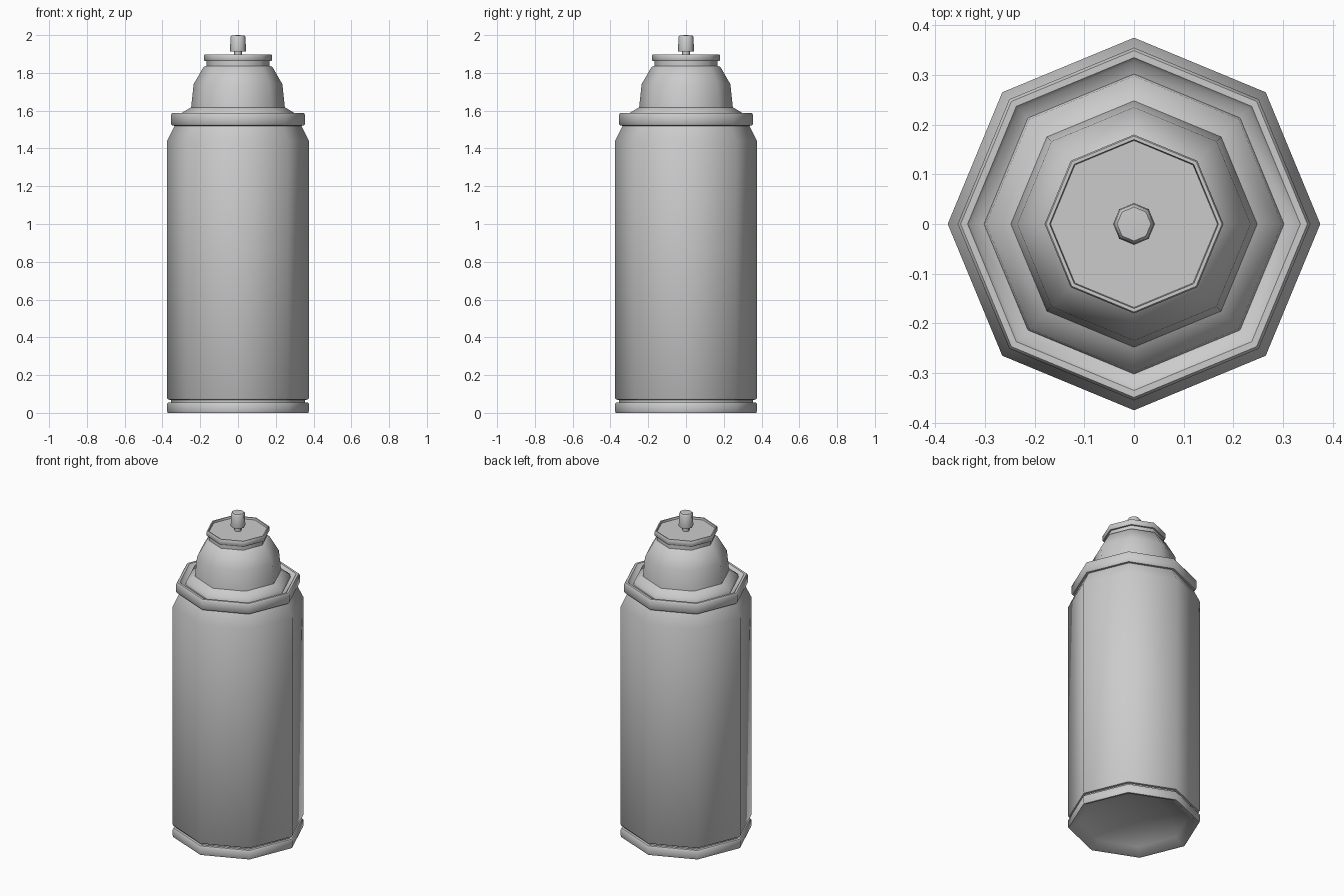
import bpy, bmesh, math

if "Cube" in bpy.data.objects:
    bpy.data.objects.remove(bpy.data.objects["Cube"])

SIDES = 8


def lathe(name, profile, angle=50):
    """Spin an (r, z) profile into an eight-sided solid; r = 0 makes a pole."""
    bm = bmesh.new()
    rings = []
    for r, z in profile:
        n = SIDES if r > 0 else 1
        rings.append([bm.verts.new((r * math.cos(math.tau * i / SIDES),
                                    r * math.sin(math.tau * i / SIDES), z))
                      for i in range(n)])
    for a, b in zip(rings, rings[1:]):
        for i in range(SIDES):
            j = (i + 1) % SIDES
            if len(a) == 1:
                bm.faces.new((a[0], b[j], b[i]))
            elif len(b) == 1:
                bm.faces.new((a[i], a[j], b[0]))
            else:
                bm.faces.new((a[i], a[j], b[j], b[i]))
    bmesh.ops.recalc_face_normals(bm, faces=bm.faces)
    mesh = bpy.data.meshes.new(name)
    bm.to_mesh(mesh)
    bm.free()
    ob = bpy.data.objects.new(name, mesh)
    bpy.context.collection.objects.link(ob)
    bpy.ops.object.select_all(action='DESELECT')
    ob.select_set(True)
    bpy.context.view_layer.objects.active = ob
    bpy.ops.object.shade_smooth_by_angle(angle=math.radians(angle))
    return ob


# Can: concave base, bottom seam, body, shoulder, rolled rim, dome and valve cup
lathe("can", [
    (0, 0.10), (0.20, 0.075), (0.31, 0.035), (0.36, 0.0),
    (0.372, 0.0), (0.375, 0.008), (0.375, 0.048), (0.37, 0.055),
    (0.355, 0.056), (0.355, 0.069), (0.37, 0.07),
    (0.375, 0.077), (0.375, 1.44), (0.336, 1.52),
    (0.349, 1.521), (0.355, 1.53), (0.355, 1.578), (0.349, 1.587),
    (0.335, 1.587), (0.328, 1.578), (0.302, 1.568),
    (0.298, 1.588), (0.248, 1.618), (0.235, 1.74), (0.182, 1.832),
    (0.168, 1.837), (0.168, 1.862),
    (0.177, 1.863), (0.18, 1.868), (0.18, 1.892), (0.177, 1.897),
    (0.17, 1.897), (0.168, 1.885), (0, 1.885),
])

# Valve stem
lathe("valve_stem", [(0, 1.87), (0.02, 1.87), (0.02, 1.93), (0, 1.93)])

# Spray nozzle
lathe("nozzle", [
    (0, 1.912), (0.041, 1.912), (0.042, 1.918), (0.04, 1.99),
    (0.034, 1.998), (0, 2.0),
])
